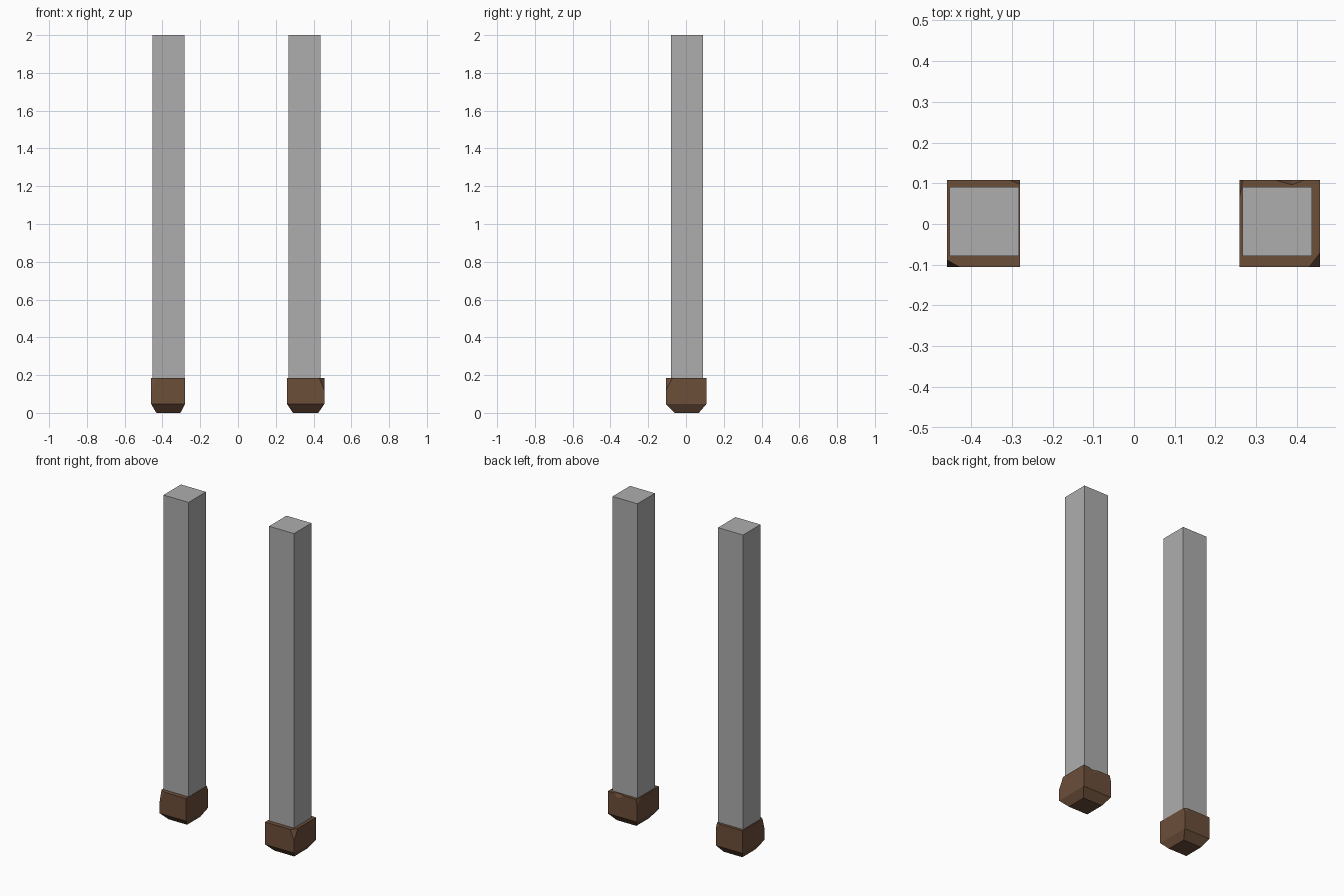
import bpy, bmesh
from mathutils import Vector

if "Cube" in bpy.data.objects:
    bpy.data.objects.remove(bpy.data.objects["Cube"])


def material(name, rgb):
    m = bpy.data.materials.new(name)
    m.diffuse_color = (*rgb, 1)
    m.use_nodes = True
    m.node_tree.nodes["Principled BSDF"].inputs["Base Color"].default_value = m.diffuse_color
    return m


GREY = material("post grey", (0.42, 0.42, 0.42))
BROWN = material("base brown", (0.15, 0.077, 0.042))
TOP = 0.185


def make_object(name, bm, mat=None):
    bmesh.ops.recalc_face_normals(bm, faces=bm.faces)
    me = bpy.data.meshes.new(name)
    bm.to_mesh(me)
    bm.free()
    ob = bpy.data.objects.new(name, me)
    bpy.context.collection.objects.link(ob)
    if mat:
        me.materials.append(mat)
    return ob


def hull(points):
    bm = bmesh.new()
    for p in points:
        bm.verts.new(p)
    bmesh.ops.convex_hull(bm, input=bm.verts)
    bmesh.ops.dissolve_limit(bm, angle_limit=0.01, verts=bm.verts, edges=bm.edges)
    return bm


def ring(x0, x1, y0, y1, z):
    return [(x, y, z) for x in (x0, x1) for y in (y0, y1)]


def chip(bm, corner, size):
    """Slice off a top corner; size is the signed outward chip length per axis."""
    c, s = Vector(corner), Vector(size)
    normal = Vector((1 / s.x, 1 / s.y, 1 / s.z)).normalized()
    bmesh.ops.bisect_plane(bm, geom=bm.verts[:] + bm.edges[:] + bm.faces[:],
                           plane_co=c - Vector((s.x, 0, 0)), plane_no=normal,
                           clear_outer=True)
    bmesh.ops.holes_fill(bm, edges=[e for e in bm.edges if e.is_boundary])


def base(name, x0, x1, foot_x0, foot_x1, chips):
    y0, y1 = -0.106, 0.108
    bm = hull(ring(foot_x0, foot_x1, -0.06, 0.068, 0)
              + ring(x0, x1, y0, y1, 0.047) + ring(x0, x1, y0, y1, TOP))
    for sx, sy, dx, dy, dz in chips:
        chip(bm, (x1 if sx > 0 else x0, y1 if sy > 0 else y0, TOP),
             (sx * dx, sy * dy, dz))
    return make_object(name, bm, BROWN)


# Chipped stone-like feet
base("left_base", -0.46, -0.28, -0.432, -0.305,
     [(-1, -1, 0.032, 0.018, 0.065), (1, 1, 0.025, 0.011, 0.03)])
right = base("right_base", 0.259, 0.457, 0.291, 0.425,
             [(1, -1, 0.027, 0.035, 0.065), (-1, 1, 0.008, 0.045, 0.035)])

# Small notch in the back rim of the right foot
notch = make_object("notch_cutter", hull([(0.283, 0.12, 0.2), (0.464, 0.12, 0.2),
                                          (0.388, 0.09, 0.2), (0.388, 0.12, 0.13)]))
notch.hide_render = True
notch.hide_viewport = True
cut = right.modifiers.new("notch", 'BOOLEAN')
cut.object = notch
cut.operation = 'DIFFERENCE'
cut.solver = 'EXACT'

# Tall square posts
for name, x0, x1 in (("left_post", -0.453, -0.282), ("right_post", 0.267, 0.437)):
    make_object(name, hull(ring(x0, x1, -0.079, 0.091, 0.12)
                           + ring(x0, x1, -0.079, 0.091, 2.0)), GREY)
